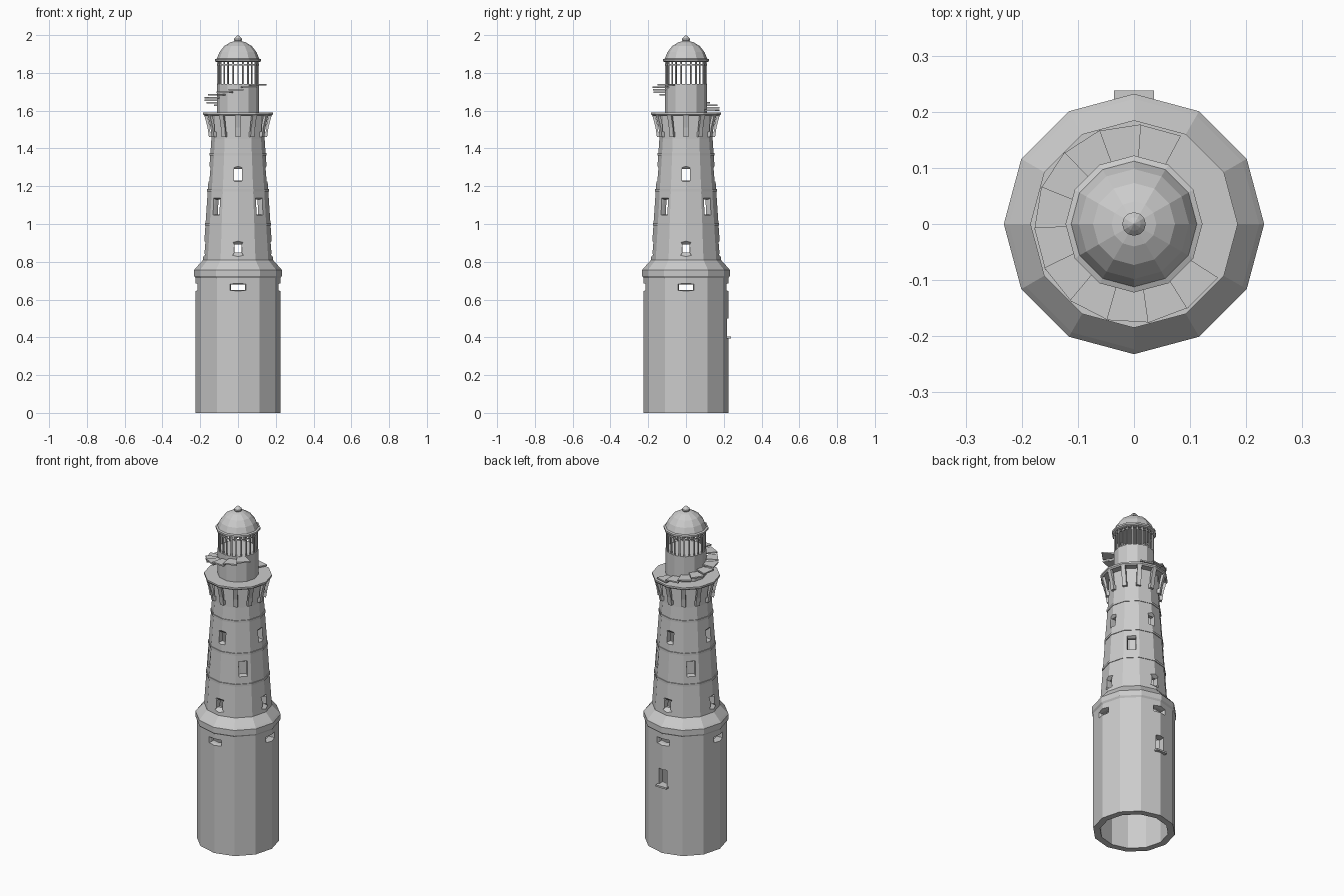
import bpy, bmesh
from math import sin, cos, pi, radians

if "Cube" in bpy.data.objects:
    bpy.data.objects.remove(bpy.data.objects["Cube"])

SIDES = 12


def finish(bm, name):
    bmesh.ops.recalc_face_normals(bm, faces=bm.faces)
    me = bpy.data.meshes.new(name)
    bm.to_mesh(me)
    bm.free()
    ob = bpy.data.objects.new(name, me)
    bpy.context.collection.objects.link(ob)
    return ob


def lathe(name, profile, closed=False, n=SIDES):
    """Revolve (radius, z) points around z; radius 0 becomes a pole."""
    bm = bmesh.new()
    rings = []
    for r, z in profile:
        if r < 1e-6:
            rings.append([bm.verts.new((0, 0, z))] * n)
        else:
            rings.append([bm.verts.new((r * cos(2 * pi * i / n), r * sin(2 * pi * i / n), z))
                          for i in range(n)])
    pairs = list(zip(rings, rings[1:])) + ([(rings[-1], rings[0])] if closed else [])
    for a, b in pairs:
        for i in range(n):
            j = (i + 1) % n
            quad = list(dict.fromkeys((a[i], a[j], b[j], b[i])))
            bm.faces.new(quad)
    return finish(bm, name)


def place(ang, r, t, z):
    """Radial / tangential / height coordinates at a compass angle."""
    return (r * cos(ang) - t * sin(ang), r * sin(ang) + t * cos(ang), z)


def loft(bm, ang, sections):
    """Closed loft through (radius, [(t, z)...]) sections."""
    loops = [[bm.verts.new(place(ang, r, t, z)) for t, z in pts] for r, pts in sections]
    faces = [bm.faces.new(loops[0]), bm.faces.new(loops[-1])]
    for a, b in zip(loops, loops[1:]):
        for i in range(len(a)):
            j = (i + 1) % len(a)
            faces.append(bm.faces.new((a[i], a[j], b[j], b[i])))
    bmesh.ops.triangulate(bm, faces=faces)


def rect(wt, wb, z0, z1):
    return [(-wt, z1), (wt, z1), (wb, z0), (-wb, z0)]


def box(bm, ang, r0, r1, w, z0, z1):
    loft(bm, ang, [(r0, rect(w, w, z0, z1)), (r1, rect(w, w, z0, z1))])


# Hollow tower wall
tower = lathe("tower_wall", [
    (.187, 0), (.225, 0), (.225, .715), (.232, .725), (.232, .757), (.223, .768), (.185, .81),
    (.172, 1.0), (.16, 1.18), (.141, 1.45), (.139, 1.58),
    (.105, 1.58), (.125, 1.18), (.15, .81), (.187, .75)], closed=True)

# Window openings, splayed towards the outside
cut = bmesh.new()
for k in range(4):
    a = k * pi / 2
    slit = rect(.036, .036, .65, .68)
    loft(cut, a, [(.24, rect(.056, .056, .642, .69)), (.205, slit), (.13, slit)])
    low_out = [(-.047, .925), (.047, .925), (.021, .89), (.021, .85),
               (.044, .818), (-.044, .818), (-.021, .85), (-.021, .89)]
    low_in = [(-.018, .892), (.018, .892), (.019, .885), (.019, .855),
              (.018, .848), (-.018, .848), (-.019, .855), (-.019, .885)]
    loft(cut, a, [(.195, low_out), (.16, low_in), (.1, low_in)])
    mid = rect(.022, .022, 1.05, 1.13)
    loft(cut, a + pi / 4, [(.18, rect(.03, .026, 1.045, 1.15)), (.145, mid), (.08, mid)])
    top = rect(.02, .02, 1.23, 1.29)
    loft(cut, a, [(.168, rect(.03, .021, 1.222, 1.325)), (.138, top), (.07, top)])
box(cut, pi / 2, .13, .26, .027, .405, .5)
cutter = finish(cut, "window_cutter")
cutter.hide_render = True
mod = tower.modifiers.new("windows", "BOOLEAN")
mod.operation = "DIFFERENCE"
mod.solver = "EXACT"
mod.object = cutter
bpy.context.view_layer.objects.active = tower
bpy.ops.object.modifier_apply(modifier=mod.name)
bpy.data.objects.remove(cutter)

# Back window sill
bm = bmesh.new()
box(bm, pi / 2, .2, .238, .036, .395, .405)
finish(bm, "back_sill")

# String courses around the tower
for i, (z, r) in enumerate([(1.0, .172), (1.18, .16), (1.37, .1465)]):
    lathe(f"band_{i}", [(r - .01, z - .007), (r + .004, z - .007),
                        (r + .004, z + .006), (r - .01, z + .006)], closed=True)

# Gallery deck
lathe("gallery_deck", [(0, 1.573), (.178, 1.573), (.185, 1.58), (.185, 1.59), (0, 1.59)])

# Gallery brackets
bm = bmesh.new()
prof = [(.136, 1.46), (.154, 1.46), (.161, 1.51), (.178, 1.574),
        (.162, 1.574), (.151, 1.525), (.149, 1.49), (.136, 1.485)]
for k in range(12):
    a = k * pi / 6
    sides = [[bm.verts.new(place(a, r, t, z)) for r, z in prof] for t in (-.012, .012)]
    for s in sides:
        bm.faces.new(s)
    for i in range(len(prof)):
        j = (i + 1) % len(prof)
        bm.faces.new((sides[0][i], sides[0][j], sides[1][j], sides[1][i]))
finish(bm, "gallery_brackets")

# Lantern base
lathe("lantern_base", [(0, 1.585), (.111, 1.585), (.111, 1.742), (0, 1.742)])

# Lantern glazing bars and rail
bm = bmesh.new()
for k in range(24):
    r = .107 if k % 2 == 0 else .107 * cos(pi / 12)
    box(bm, k * pi / 12, r - .004, r + .003, .0035, 1.74, 1.862)
finish(bm, "lantern_bars")
lathe("lantern_rail", [(.103, 1.84), (.11, 1.84), (.11, 1.846), (.103, 1.846)], closed=True)

# Domed roof and finial
lathe("dome", [(0, 1.86), (.115, 1.858), (.122, 1.862), (.122, 1.872), (.112, 1.876),
               (.098, 1.91), (.073, 1.942), (.04, 1.962), (.012, 1.97), (0, 1.97)])
lathe("finial", [(0, 1.962), (.013, 1.962), (.021, 1.972), (.021, 1.98), (.012, 1.99), (0, 2.0)])

# Winding stair around the lantern base
bm = bmesh.new()
STEP = radians(24)
for k in range(11):
    a0 = radians(62) + k * STEP
    a1, z = a0 + STEP + radians(1.5), 1.602 + k * .0135
    ring = [(.106, a0), (.178, a0), (.178, a1), (.106, a1)]
    lo, hi = [[bm.verts.new((r * cos(a), r * sin(a), h)) for r, a in ring] for h in (z - .004, z + .004)]
    bm.faces.new(lo)
    bm.faces.new(hi)
    for i in range(4):
        j = (i + 1) % 4
        bm.faces.new((lo[i], lo[j], hi[j], hi[i]))
finish(bm, "stair_treads")
